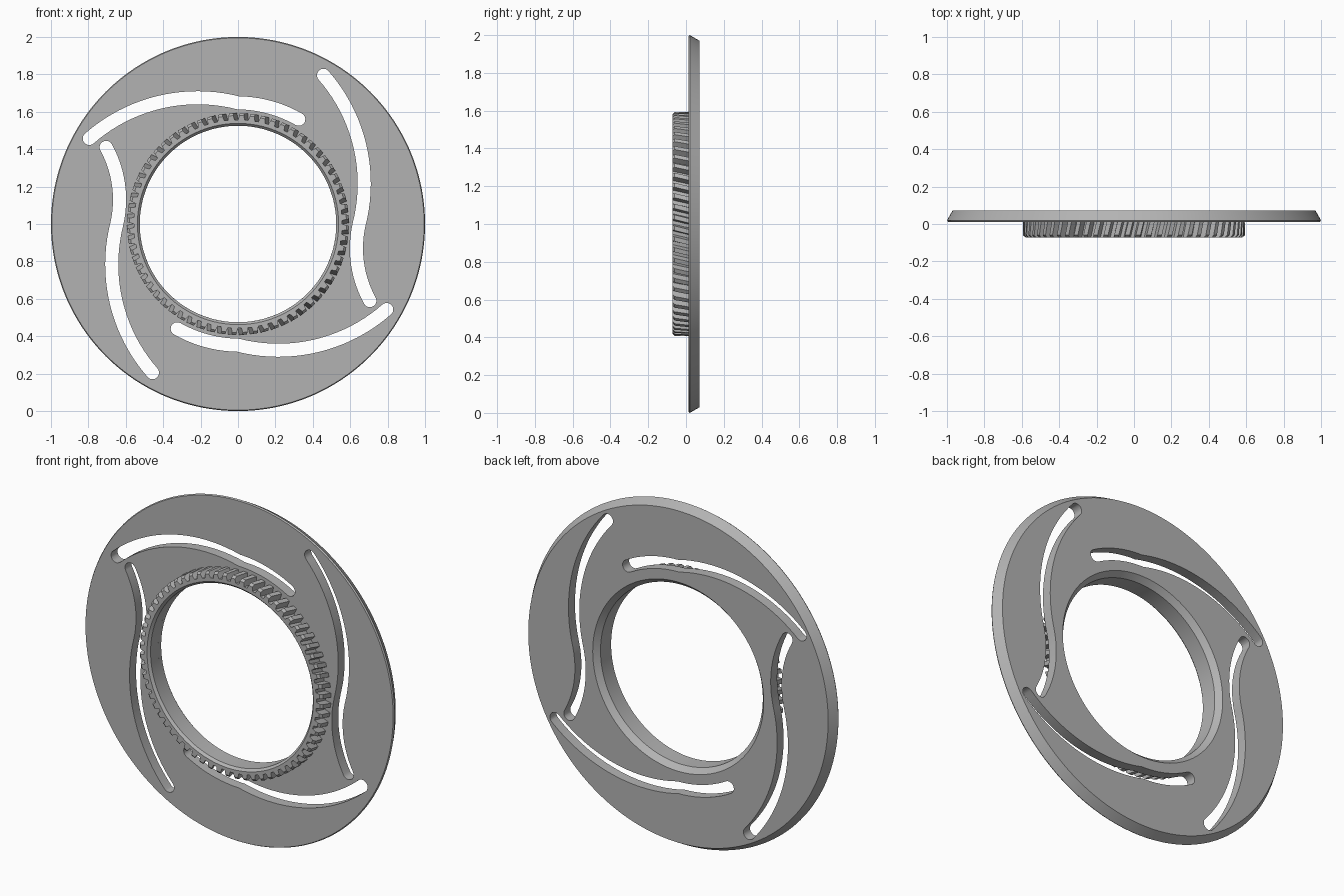
import bpy, bmesh
from math import sin, cos, tau, radians
from mathutils import Vector

if "Cube" in bpy.data.objects:
    bpy.data.objects.remove(bpy.data.objects["Cube"])

grey = bpy.data.materials.new("plain_grey")
grey.use_nodes = True
colour = (0.45, 0.45, 0.45, 1)
grey.diffuse_color = colour
grey.node_tree.nodes["Principled BSDF"].inputs["Base Color"].default_value = colour

CENTRE = Vector((0, 0, 1))
TEETH = 64


def finish(bm, name):
    bmesh.ops.recalc_face_normals(bm, faces=bm.faces)
    mesh = bpy.data.meshes.new(name)
    bm.to_mesh(mesh)
    bm.free()
    mesh.materials.append(grey)
    obj = bpy.data.objects.new(name, mesh)
    bpy.context.collection.objects.link(obj)
    return obj


def smooth(obj, angle):
    bpy.ops.object.select_all(action="DESELECT")
    obj.select_set(True)
    bpy.context.view_layer.objects.active = obj
    bpy.ops.object.shade_smooth_by_angle(angle=radians(angle))


def ring(bm, points, y):
    """A loop of vertices at depth y from (radius, angle) pairs."""
    return [bm.verts.new(CENTRE + Vector((r * cos(a), y, r * sin(a)))) for r, a in points]


def skin(bm, loops):
    """Join a closed chain of equal loops into a ring-shaped solid."""
    for a, b in zip(loops, loops[1:] + loops[:1]):
        n = len(a)
        for i in range(n):
            j = (i + 1) % n
            bm.faces.new((a[i], a[j], b[j], b[i]))


def circle(radius, n):
    return [(radius, tau * i / n) for i in range(n)]


# Flat disc with a bevelled rim and a flared bore
bm = bmesh.new()
profile = [(0.525, 0.012), (0.995, 0.012), (1.0, 0.02), (0.97, 0.072),
           (0.553, 0.072), (0.525, 0.04)]
skin(bm, [ring(bm, circle(r, 192), y) for r, y in profile])
disc = finish(bm, "slotted_disc")


def arc(a, b, c, steps=20):
    """Points on the circle arc from a through b to c."""
    a, b, c = Vector(a), Vector(b), Vector(c)
    u, v = b - a, c - a
    d = 2 * (u.x * v.y - u.y * v.x)
    mid = a + Vector((v.y * u.dot(u) - u.y * v.dot(v),
                      u.x * v.dot(v) - v.x * u.dot(u))) / d
    start, sweep = a - mid, (a - mid).angle_signed(c - mid)
    points = []
    for i in range(steps + 1):
        t = -sweep * i / steps
        points.append(mid + Vector((start.x * cos(t) - start.y * sin(t),
                                    start.x * sin(t) + start.y * cos(t))))
    return points


def slot_outline(path, half=0.035):
    """Round-ended outline of constant width around a path."""
    n = len(path)
    tangents = [(path[min(i + 1, n - 1)] - path[max(i - 1, 0)]).normalized() for i in range(n)]
    normals = [Vector((-t.y, t.x)) for t in tangents]

    def cap(k, side):
        return [path[k] + half * side * (normals[k] * cos(a) + tangents[k] * sin(a))
                for a in (tau / 2 * i / 10 for i in range(1, 10))]
    left = [p + q * half for p, q in zip(path, normals)]
    right = [p - q * half for p, q in zip(path, normals)]
    return left + cap(-1, 1) + right[::-1] + cap(0, -1)


# Curved slots: two kinds, each repeated half a turn away
tail = arc((-0.795, 0.457), (-0.22, 0.675), (0, 0.648))
turned_tail = [Vector((-p.y, p.x)) for p in tail]
inward = arc((0, 0.648), (0.17, 0.624), (0.325, 0.56), 12)
outward = arc((-0.648, 0), (-0.634, 0.16), (-0.705, 0.41), 12)
bm = bmesh.new()
for path in (tail + inward[1:], turned_tail + outward[1:]):
    for sign in (1, -1):
        outline = slot_outline([p * sign for p in path])
        ends = [[bm.verts.new(CENTRE + Vector((p.x, y, p.y))) for p in outline]
                for y in (-0.1, 0.2)]
        bm.faces.new(ends[0])
        bm.faces.new(ends[1][::-1])
        for i in range(len(outline)):
            j = (i + 1) % len(outline)
            bm.faces.new((ends[0][i], ends[1][i], ends[1][j], ends[0][j]))
cutter = finish(bm, "slot_cutter")
cut = disc.modifiers.new("slots", "BOOLEAN")
cut.operation = "DIFFERENCE"
cut.solver = "EXACT"
cut.object = cutter
bpy.ops.object.select_all(action="DESELECT")
disc.select_set(True)
bpy.context.view_layer.objects.active = disc
bpy.ops.object.modifier_apply(modifier=cut.name)
bpy.data.objects.remove(cutter)
smooth(disc, 25)


# Helical gear collar standing out from the front of the disc
def tooth_points(root, tip, twist):
    points = []
    for k in range(TEETH):
        for r, f in ((root, 0), (root, 0.34), (tip, 0.46), (tip, 0.88)):
            points.append((r, tau * (k + f) / TEETH - twist))
    return points


bm = bmesh.new()
loops = []
for y, root, tip in ((-0.072, 0.557, 0.58), (-0.06, 0.557, 0.593),
                     (-0.02, 0.557, 0.593), (0.02, 0.557, 0.593)):
    loops.append(ring(bm, tooth_points(root, tip, (y + 0.072) * 0.42), y))
for r, y in ((0.525, 0.02), (0.525, -0.058), (0.538, -0.072)):
    loops.append(ring(bm, circle(r, TEETH * 4), y))
skin(bm, loops)
gear = finish(bm, "helical_gear_collar")
smooth(gear, 25)
